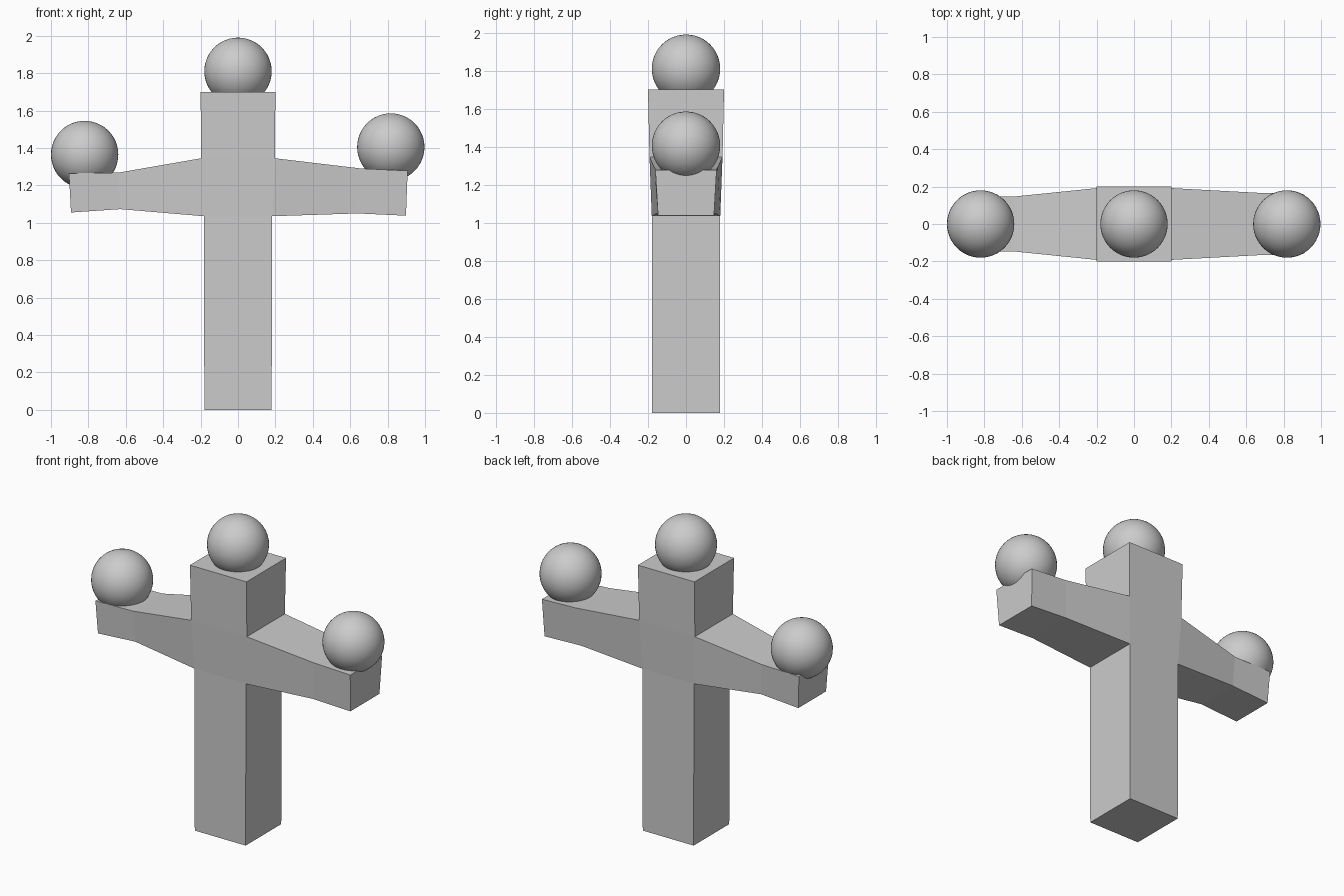
import bpy, bmesh

if "Cube" in bpy.data.objects:
    bpy.data.objects.remove(bpy.data.objects["Cube"])


def bridge(bm, a, b, skip=()):
    """Join two four-point rings with quads, leaving out the listed sides."""
    for i in range(4):
        if i not in skip:
            j = (i + 1) % 4
            bm.faces.new((a[i], a[j], b[j], b[i]))


bm = bmesh.new()

# Square trunk, slightly wider toward the top: (z, half x, half y)
rings = []
for z, hx, hy in [(0, .18, .18), (1.035, .182, .18), (1.345, .197, .192), (1.70, .2, .2)]:
    rings.append([bm.verts.new((sx * hx, sy * hy, z))
                  for sx, sy in ((-1, -1), (1, -1), (1, 1), (-1, 1))])
bm.faces.new(rings[0][::-1])
bm.faces.new(rings[-1])
bridge(bm, rings[0], rings[1])
bridge(bm, rings[1], rings[2], skip=(1, 3))   # openings for the arms
bridge(bm, rings[2], rings[3])

# Arms grow from the trunk sides: (bottom x, top x, bottom z, top z, bottom half y, top half y)
right_arm = [(.64, .66, 1.05, 1.29, .152, .167), (.898, .907, 1.038, 1.278, .147, .161)]
left_arm = [(-.63, -.64, 1.073, 1.268, .14, .147), (-.893, -.904, 1.055, 1.264, .14, .15)]
for arm, (i, j) in ((right_arm, (1, 2)), (left_arm, (3, 0))):
    prev = [rings[1][i], rings[1][j], rings[2][j], rings[2][i]]
    s = 1 if arm is left_arm else -1
    for xb, xt, zb, zt, yb, yt in arm:
        cur = [bm.verts.new(p) for p in ((xb, s * yb, zb), (xb, -s * yb, zb),
                                         (xt, -s * yt, zt), (xt, s * yt, zt))]
        bridge(bm, prev, cur)
        prev = cur
    bm.faces.new(prev)

bmesh.ops.recalc_face_normals(bm, faces=bm.faces)
mesh = bpy.data.meshes.new("trunk_and_arms")
bm.to_mesh(mesh)
bm.free()
bpy.context.collection.objects.link(bpy.data.objects.new("trunk_and_arms", mesh))

# Balls resting in the top and the arm ends
for name, x, z in (("top_ball", 0, 1.81), ("left_ball", -.82, 1.365), ("right_ball", .817, 1.405)):
    bpy.ops.mesh.primitive_uv_sphere_add(segments=48, ring_count=24, radius=.18, location=(x, 0, z))
    bpy.context.object.name = name
    bpy.ops.object.shade_smooth()
